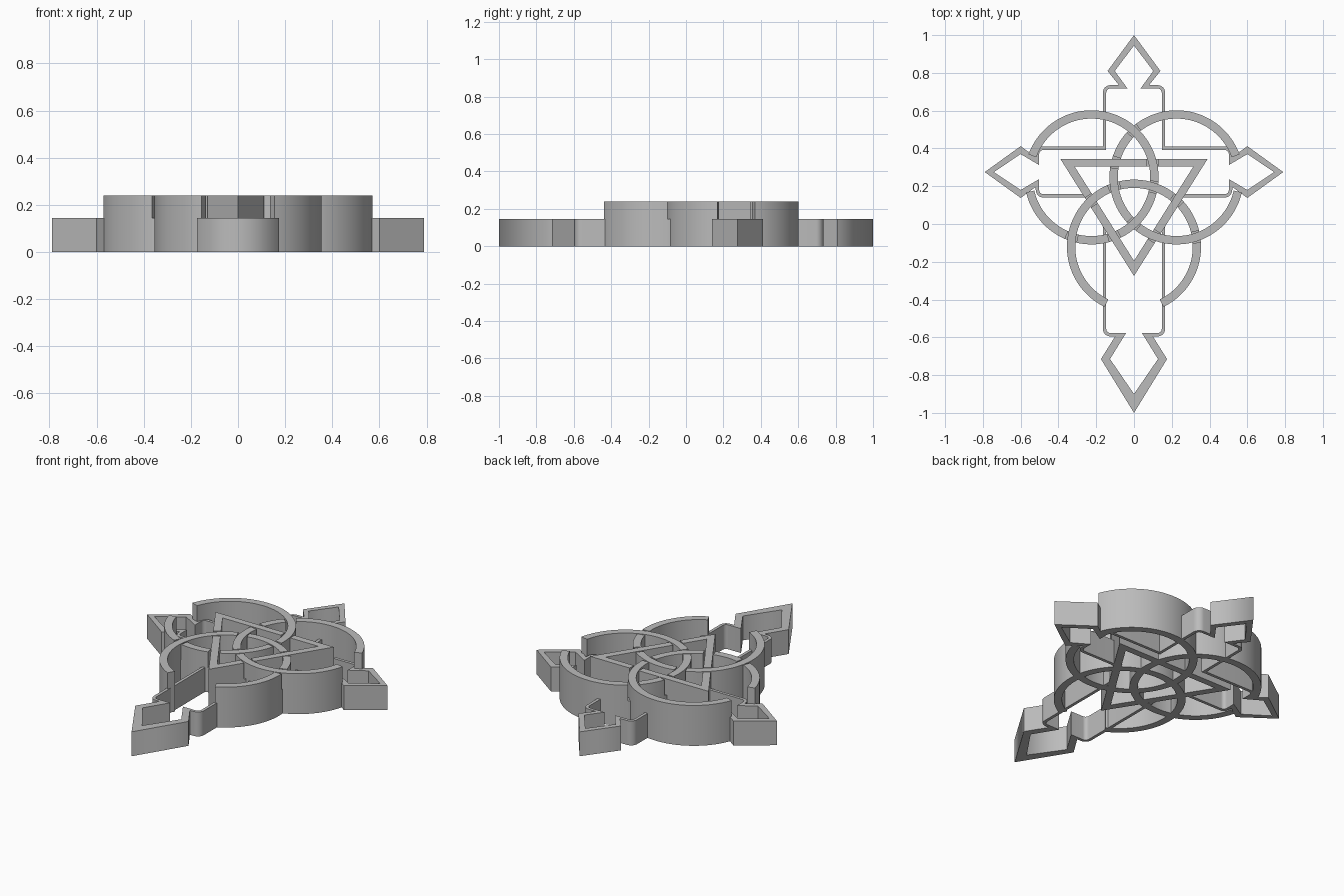
import bpy, bmesh, math
from mathutils import Vector

if "Cube" in bpy.data.objects:
    bpy.data.objects.remove(bpy.data.objects["Cube"])

LOW, HIGH = 0.145, 0.24      # height of under-passing and over-passing strands
R_OUT, R_IN = 0.355, 0.311   # ring radii
R_MID = (R_OUT + R_IN) / 2
GAP = 0.03                   # half length of each woven dip

grey = bpy.data.materials.new("grey")
grey.diffuse_color = (0.5, 0.5, 0.5, 1)
grey.use_nodes = True
grey.node_tree.nodes["Principled BSDF"].inputs["Base Color"].default_value = grey.diffuse_color


def ribbon(bm, outer, inner, h, caps=(True, True)):
    """Extrude the strip between two matching polylines up to height h."""
    rows = [[bm.verts.new((p[0], p[1], z)) for p, z in
             ((o, 0), (o, h), (i, h), (i, 0))] for o, i in zip(outer, inner)]
    for a, b in zip(rows, rows[1:]):
        for k in range(4):
            n = (k + 1) % 4
            bm.faces.new((a[k], a[n], b[n], b[k]))
    if caps[0]:
        bm.faces.new(rows[0])
    if caps[1]:
        bm.faces.new(rows[-1][::-1])


def finish(bm, name, mirror=False):
    bmesh.ops.recalc_face_normals(bm, faces=bm.faces)
    me = bpy.data.meshes.new(name)
    bm.to_mesh(me)
    bm.free()
    me.materials.append(grey)
    ob = bpy.data.objects.new(name, me)
    bpy.context.collection.objects.link(ob)
    if mirror:
        ob.modifiers.new("mirror", 'MIRROR')
    bpy.ops.object.select_all(action='DESELECT')
    ob.select_set(True)
    bpy.context.view_layer.objects.active = ob
    bpy.ops.object.shade_smooth_by_angle(angle=math.radians(25))


def runs(start, end, dips, half):
    """Split a strand into high and low stretches."""
    out, pos = [], start
    for d in sorted(dips):
        out += [(pos, d - half, HIGH), (d - half, d + half, LOW)]
        pos = d + half
    return out + [(pos, end, HIGH)]


def circle_hits(c, d):
    """Crossings of two ring centre lines."""
    m, v = (c + d) / 2, (d - c) / 2
    n = Vector((-v.y, v.x)).normalized() * math.sqrt(R_MID ** 2 - v.length ** 2)
    return [m + n, m - n]


def line_hits(p, q, c):
    """Crossings of a straight side with a ring centre line."""
    d = (q - p).normalized()
    s = (c - p).dot(d)
    k = math.sqrt(R_MID ** 2 - (p + d * s - c).length_squared)
    return [p + d * t for t in (s - k, s + k) if 0 < t < (q - p).length]


# Layout of rings and triangle
A, B, C = Vector((-0.225, 0.247)), Vector((0.225, 0.247)), Vector((0, -0.12))
tri_out = [Vector((0, -0.275)), Vector((0.39, 0.345)), Vector((-0.39, 0.345))]
mid = Vector((0, 0.138))
tri_in = [mid + (p - mid) * 0.807 for p in tri_out]
tri_mid = [(a + b) / 2 for a, b in zip(tri_out, tri_in)]
right, top, left = [(tri_mid[i], tri_mid[(i + 1) % 3]) for i in range(3)]

# Three interlaced rings, each open where it meets an arm of the cross
for name, c, over, side, a0, a1 in (
        ("left_ring", A, C, left, 193, 520),
        ("right_ring", B, A, top, 20, 347),
        ("lower_ring", C, B, right, -64, 244)):
    dips = []
    for p in circle_hits(c, over) + line_hits(*side, c):
        a = math.degrees(math.atan2(p.y - c.y, p.x - c.x))
        while a < a0:
            a += 360
        if a < a1:
            dips.append(a)
    bm = bmesh.new()
    for s, e, h in runs(a0, a1, dips, math.degrees(GAP / R_MID)):
        n = max(2, round((e - s) / 3))
        dirs = [Vector((math.cos(t), math.sin(t))) for t in
                (math.radians(s + (e - s) * i / n) for i in range(n + 1))]
        ribbon(bm, [c + d * R_OUT for d in dirs], [c + d * R_IN for d in dirs], h)
    finish(bm, name)

# Triangle woven through the rings
bm = bmesh.new()
for i, ring in enumerate((B, A, C)):
    j = (i + 1) % 3
    p, q = tri_mid[i], tri_mid[j]
    d = (q - p).normalized()
    dips = [(h - p).dot(d) for h in line_hits(p, q, ring)]
    length = (q - p).length

    def edge(pts, s):
        if s <= 0:
            return pts[i]
        if s >= length:
            return pts[j]
        return pts[i] + d * (s - (pts[i] - p).dot(d))

    for s, e, h in runs(0, length, dips, GAP):
        ribbon(bm, [edge(tri_out, s), edge(tri_out, e)],
               [edge(tri_in, s), edge(tri_in, e)], h)
finish(bm, "triangle")


def corner(x, y, a0, a1):
    """Rounded bar corner as matching outer and inner points."""
    dirs = [(math.cos(t), math.sin(t)) for t in
            (math.radians(a0 + (a1 - a0) * k / 8) for k in range(9))]
    return [((x + 0.04 * u, y + 0.04 * v), (x + 0.022 * u, y + 0.022 * v))
            for u, v in dirs]


# Upper and side arms of the cross with pointed ends
path = [((0, 1), (0, 0.945)), ((0.14, 0.81), (0.102, 0.81)),
        ((0.08, 0.735), (0.034, 0.717))]
path += corner(0.125, 0.695, 90, 0)
path += [((0.165, 0.41), (0.147, 0.392))]
path += corner(0.48, 0.37, 90, 0)
path += [((0.522, 0.355), (0.502, 0.312)), ((0.6, 0.412), (0.6, 0.37)),
         ((0.79, 0.275), (0.742, 0.275)), ((0.6, 0.138), (0.6, 0.18)),
         ((0.522, 0.195), (0.502, 0.238))]
path += corner(0.48, 0.18, 0, -90)
path += [((0.235, 0.14), (0.235, 0.158))]
bm = bmesh.new()
ribbon(bm, *zip(*path), LOW, caps=(False, True))
finish(bm, "upper_cross_outline", mirror=True)

# Lower arm of the cross
path = [((0.165, 0), (0.147, 0))] + corner(0.125, -0.555, 0, -90)
path += [((0.10, -0.595), (0.042, -0.577)), ((0.175, -0.715), (0.127, -0.715)),
         ((0, -1), (0, -0.9))]
bm = bmesh.new()
ribbon(bm, *zip(*path), LOW, caps=(True, False))
finish(bm, "lower_cross_outline", mirror=True)
